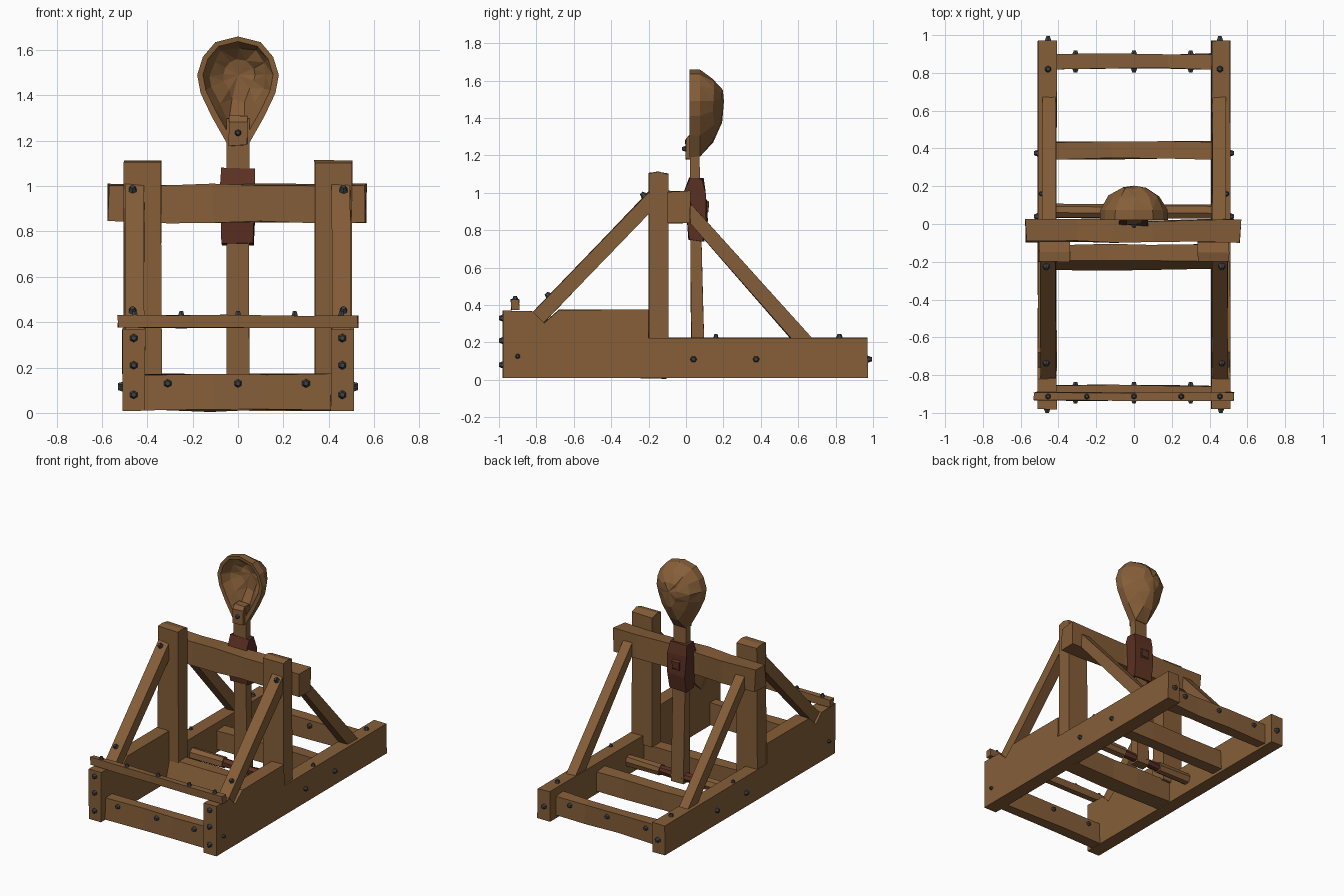
import bpy, bmesh, math, random
from mathutils import Vector

if "Cube" in bpy.data.objects:
    bpy.data.objects.remove(bpy.data.objects["Cube"])

random.seed(4)


def material(name, rgb):
    m = bpy.data.materials.new(name)
    m.diffuse_color = (*rgb, 1)
    m.use_nodes = True
    m.node_tree.nodes["Principled BSDF"].inputs["Base Color"].default_value = m.diffuse_color
    return m


WOOD = material("brown wood", (0.235, 0.112, 0.040))
LEATHER = material("dark red leather", (0.105, 0.030, 0.016))
IRON = material("dark iron", (0.050, 0.055, 0.062))


def finish(name, bm, mat):
    bmesh.ops.recalc_face_normals(bm, faces=bm.faces)
    me = bpy.data.meshes.new(name)
    bm.to_mesh(me)
    bm.free()
    me.materials.append(mat)
    ob = bpy.data.objects.new(name, me)
    bpy.context.collection.objects.link(ob)
    return ob


def rough_cut(bm, axis, cuts, amount):
    """Slice a timber along its length and nudge the new corners."""
    lo = min(v.co[axis] for v in bm.verts)
    hi = max(v.co[axis] for v in bm.verts)
    normal = Vector((0, 0, 0))
    normal[axis] = 1
    for i in range(1, cuts + 1):
        t = lo + (hi - lo) * (i + random.uniform(-.2, .2)) / (cuts + 1)
        bmesh.ops.bisect_plane(bm, geom=bm.verts[:] + bm.edges[:] + bm.faces[:],
                               plane_co=normal * t, plane_no=normal)
    for v in bm.verts:
        v.co += Vector([random.uniform(-amount, amount) for _ in range(3)])


def prism(name, profile, x0, x1, mat=WOOD, axis=0, cuts=0, amount=.003):
    """Extrude a (y, z) profile along x."""
    bm = bmesh.new()
    a = [bm.verts.new((x0, y, z)) for y, z in profile]
    b = [bm.verts.new((x1, y, z)) for y, z in profile]
    bm.faces.new(a)
    bm.faces.new(b)
    n = len(a)
    for i in range(n):
        bm.faces.new((a[i], a[(i + 1) % n], b[(i + 1) % n], b[i]))
    rough_cut(bm, axis, cuts, amount)
    return finish(name, bm, mat)


def beam(name, x, y, z, **kw):
    return prism(name, [(y[0], z[0]), (y[1], z[0]), (y[1], z[1]), (y[0], z[1])], *x, **kw)


# Parts repeated on the left and right
for side, s in (("left", -1), ("right", 1)):
    # stepped side rail with a notch for the front brace
    prism(side + "_rail",
          [(-.98, .01), (.97, .01), (.97, .225), (-.20, .225), (-.20, .375),
           (-.68, .375), (-.76, .305), (-.82, .365), (-.98, .37)],
          s * .41, s * .51, amount=.002)
    # upright post with a slightly peaked top
    prism(side + "_post", [(-.20, .16), (-.095, .16), (-.095, 1.10), (-.15, 1.115), (-.20, 1.105)],
          s * .338, s * .503, amount=.003)
    # slanted braces
    prism(side + "_front_brace", [(-.19, 1.015), (-.82, .36), (-.76, .305), (-.19, .90)],
          s * .415, s * .495, amount=.003)
    prism(side + "_rear_brace", [(.0, .97), (.68, .215), (.565, .215), (.0, .865)],
          s * .415, s * .485, amount=.003)

# Cross timbers
beam("front_crossbar", (-.42, .42), (-.93, -.855), (.015, .17), cuts=2, amount=.005)
beam("rear_crossbar", (-.42, .42), (.82, .90), (.03, .17), cuts=2, amount=.005)
beam("middle_crossbar", (-.42, .42), (.345, .435), (.03, .17), cuts=2, amount=.005)
prism("lower_crossbeam", [(-.24, .01), (-.11, .01), (-.11, .165), (-.20, .165)],
      -.42, .42, cuts=2, amount=.008)
beam("front_top_rail", (-.53, .53), (-.935, -.892), (.375, .43), cuts=3, amount=.003)
beam("upper_crossbeam", (-.57, .565), (-.095, .02), (.84, 1.008), cuts=4, amount=.007)

# Axle with leather bindings beside the arm
def rod(name, x0, x1, r, sides, mat):
    pts = [(.067 + r * math.cos(math.tau * i / sides), .11 + r * math.sin(math.tau * i / sides))
           for i in range(sides)]
    return prism(name, pts, x0, x1, mat, amount=.004)


for side, s in (("left", -1), ("right", 1)):
    rod(side + "_axle", s * .15, s * .42, .040, 7, WOOD)
    rod(side + "_axle_binding", s * .03, s * .16, .031, 7, LEATHER)

# Throwing arm, its leather wrap and the front wedge
prism("throwing_arm", [(.03, .07), (.10, .07), (.068, 1.30), (.018, 1.30)], -.05, .05,
      axis=2, cuts=2, amount=.002)
prism("arm_wrap", [(.012, .745), (.095, .735), (.112, .85), (.105, 1.0), (.09, 1.075),
                   (.02, 1.08), (-.008, 1.0)], -.076, .072, LEATHER, amount=.006)
prism("wrap_knot", [(.10, .88), (.122, .90), (.122, .95), (.10, .97)], -.03, .03, LEATHER)
prism("spoon_wedge", [(-.002, 1.18), (.07, 1.18), (.07, 1.31), (.02, 1.31), (-.002, 1.285)],
      -.042, .042, amount=.003)

# Hollow spoon: rings of one teardrop outline, from inside to rim to back
half = [(.18, 1.49), (.155, 1.57), (.10, 1.635)]
low = [(.05, 1.19), (.115, 1.305), (.165, 1.41)]
outline = (low + half + [(0, 1.66)] + [(-x, z) for x, z in reversed(half)]
           + [(-x, z) for x, z in reversed(low)])
bm = bmesh.new()
rings = []
for scale, y in ((.4, .135), (.7, .085), (.86, .022), (1, .02), (.99, .075), (.74, .145), (.38, .19)):
    j = 0 if scale > .8 else .010
    rings.append([bm.verts.new((x * scale + random.uniform(-j, j),
                                y + random.uniform(-j, j) * .7,
                                1.5 + (z - 1.5) * scale + random.uniform(-j, j)))
                  for x, z in outline])
n = len(outline)
for a, b in zip(rings, rings[1:]):
    for i in range(n):
        bm.faces.new((a[i], a[(i + 1) % n], b[(i + 1) % n], b[i]))
for ring, y in ((rings[0], .15), (rings[-1], .203)):
    tip = bm.verts.new((0, y, 1.49))
    for i in range(n):
        bm.faces.new((ring[i], ring[(i + 1) % n], tip))
bmesh.ops.triangulate(bm, faces=bm.faces)
finish("spoon_bowl", bm, WOOD)

# Iron bolts: faceted heads, grouped in one object
bm = bmesh.new()


def bolt(pos, direction, r=.021):
    q = Vector((0, 0, 1)).rotation_difference(Vector(direction).normalized())
    mat = q.to_matrix().to_4x4()
    mat.translation = Vector(pos) + q @ Vector((0, 0, .006))
    bmesh.ops.create_cone(bm, cap_ends=True, segments=6, radius1=r, radius2=r * .5,
                          depth=.026, matrix=mat)


for s in (-1, 1):
    for z in (.08, .21, .33):
        bolt((s * .46, -.982, z), (0, -1, 0))
    bolt((s * .455, .975, .11), (0, 1, 0))
    bolt((s * .455, .82, .225), (0, 0, 1))
    bolt((s * .49, .16, .225), (0, 0, 1), .016)
    bolt((s * .51, -.90, .125), (s, 0, 0), .016)
    bolt((s * .51, .04, .11), (s, 0, 0))
    bolt((s * .51, .375, .11), (s, 0, 0))
    bolt((s * .465, -.225, .985), (0, -1, 1))
    bolt((s * .465, -.735, .45), (0, -1, 1))
for x in (-.31, 0, .30):
    for y, d in ((-.93, -1), (-.855, 1), (.82, -1), (.90, 1)):
        bolt((x, y, .13), (0, d, 0))
for x in (-.455, -.25, 0, .25, .455):
    bolt((x, -.913, .43), (0, 0, 1), .018)
bolt((0, -.002, 1.235), (0, -1, 0), .018)
finish("iron_bolts", bm, IRON)
